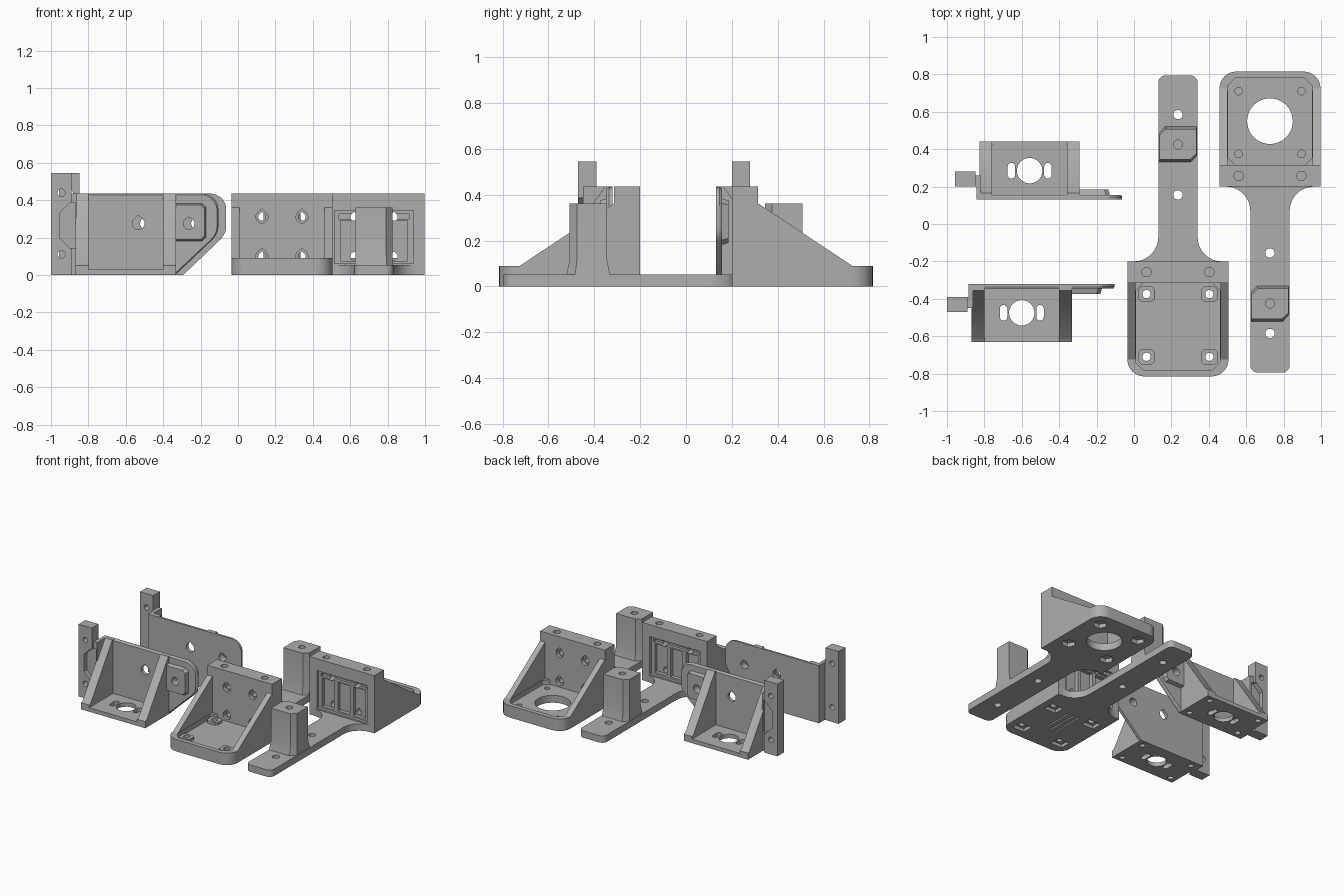
import bpy, bmesh, math
from mathutils import Matrix, Vector

if "Cube" in bpy.data.objects:
    bpy.data.objects.remove(bpy.data.objects["Cube"])

grey = bpy.data.materials.new("grey_plastic")
grey.diffuse_color = (0.42, 0.42, 0.42, 1)
grey.use_nodes = True
grey.node_tree.nodes["Principled BSDF"].inputs["Base Color"].default_value = grey.diffuse_color


def arc(cx, cy, r, a0, a1, n=8):
    return [(cx + r * math.cos(math.radians(a0 + (a1 - a0) * i / n)),
             cy + r * math.sin(math.radians(a0 + (a1 - a0) * i / n))) for i in range(n + 1)]


def rect(x0, x1, y0, y1, c=0):
    """Rectangle outline, optionally with chamfered corners."""
    if not c:
        return [(x0, y0), (x1, y0), (x1, y1), (x0, y1)]
    return [(x0 + c, y0), (x1 - c, y0), (x1, y0 + c), (x1, y1 - c),
            (x1 - c, y1), (x0 + c, y1), (x0, y1 - c), (x0, y0 + c)]


def circle(x, y, r, n=28):
    return arc(x, y, r, 0, 360 * (n - 1) / n, n - 1)


def teardrop(x, z, r):
    return arc(x, z, r, -225, 45, 20) + [(x, z + r * 1.35)]


def prism(axis, outline, lo, hi, top=None):
    """Solid from an outline swept along an axis; top gives a different end outline."""
    place = {'X': lambda a, b, h: (h, a, b), 'Y': lambda a, b, h: (a, h, b),
             'Z': lambda a, b, h: (a, b, h)}[axis]
    bm = bmesh.new()
    a = [bm.verts.new(place(*p, lo)) for p in outline]
    b = [bm.verts.new(place(*p, hi)) for p in (top or outline)]
    n = len(a)
    bm.faces.new(a)
    bm.faces.new(b[::-1])
    for i in range(n):
        bm.faces.new((a[i], b[i], b[(i + 1) % n], a[(i + 1) % n]))
    bmesh.ops.recalc_face_normals(bm, faces=bm.faces)
    me = bpy.data.meshes.new("solid")
    bm.to_mesh(me)
    bm.free()
    ob = bpy.data.objects.new("solid", me)
    bpy.context.collection.objects.link(ob)
    return ob


def box(x0, x1, y0, y1, z0, z1):
    return prism('Z', rect(x0, x1, y0, y1), z0, z1)


def build(name, solids, cuts, matrix):
    """Fuse solids, subtract cuts, then place the finished part."""
    ob = solids[0]
    bpy.context.view_layer.objects.active = ob
    for op, group in (('UNION', solids[1:]), ('DIFFERENCE', cuts)):
        for tool in group:
            m = ob.modifiers.new("cut", 'BOOLEAN')
            m.operation, m.solver, m.object = op, 'EXACT', tool
            bpy.ops.object.modifier_apply(modifier=m.name)
            bpy.data.objects.remove(tool)
    ob.name = name
    ob.data.transform(matrix)
    if matrix.determinant() < 0:
        ob.data.flip_normals()
    ob.data.materials.clear()
    ob.data.materials.append(grey)
    bpy.ops.object.select_all(action='DESELECT')
    ob.select_set(True)
    bpy.ops.object.shade_smooth_by_angle(angle=math.radians(30))


def arm_bracket(name, matrix, motor):
    """Gusseted plate with a long arm and a post on it."""
    W = 0.27
    base = [(W, -0.2), (-W, -0.2)] + arc(-W + .09, -.725, .09, 180, 270) + arc(W - .09, -.725, .09, 270, 360)
    half = arc(0.235, -0.07, 0.13, 270, 180) + arc(0.065, 0.755, 0.04, 0, 90)
    arm = [(0.235, -0.25)] + half + [(-x, y) for x, y in reversed(half)] + [(-0.235, -0.25)]
    post = [(-.098, .345), (.065, .345), (.098, .375), (.098, .507), (-.065, .507), (-.098, .475)]
    foot = [(x * 1.05, .425 + (y - .425) * 1.2) for x, y in post]
    solids = [prism('Z', base, 0, .09),
              prism('Z', arm, 0, .052),
              box(-W, W, -.315, -.2, 0, .435),
              prism('Z', post, .04, .362),
              prism('Z', foot, .04, .12, post)]
    gusset = [(-.25, 0.02), (-.725, .02), (-.725, .09), (-.315, .362), (-.25, .362)]
    for s in (-1, 1):
        lo, hi = sorted((s * W, s * (W - .042)))
        solids.append(prism('X', gusset, lo, hi))
    # floor pocket
    cuts = [prism('Z', rect(-.225, .225, -.78, -.315, .04), .055, .1)]
    if motor:
        cuts.append(prism('Z', circle(0, -.55, .122, 48), -.1, .2))
    else:
        cuts += [box(x - .006, x + .006, -.62, -.36, -.1, .02) for x in (-.045, 0, .045)]
    for x in (-.168, .168):
        # wall top holes, corner holes and underside recesses
        cuts.append(prism('Z', circle(x, -.257, .025), .33, .5))
        for y in (-.375, -.71):
            if motor:
                cuts.append(prism('Z', circle(x, y, .02), .035, .2))
                cuts.append(prism('Z', circle(x, y, .05, 6), -.1, .03))
            else:
                solids.append(prism('Z', rect(x - .045, x + .045, y - .04, y + .04, .015), .03, .075))
                cuts.append(prism('Z', circle(x, y, .022), -.1, .2))
                cuts.append(prism('Z', rect(x - .05, x + .05, y - .04, y + .04), -.1, .025))
    # recessed panel with vertical ribs on the arm side of the wall
    cuts.append(prism('Y', rect(-.21, .21, .062, .345), -.222, -.1))
    for x in (-.13, 0, .13):
        cuts.append(prism('Y', rect(x - .05, x + .05, .075, .29), -.25, -.1))
    cuts.append(prism('Y', rect(-.19, .19, .3, .325), -.245, -.1))
    # wall screw holes
    for x in (-.107, .107):
        for z in (.1, .31):
            cuts.append(prism('Y', teardrop(x, z, .02), -.4, -.1))
            cuts.append(prism('Y', teardrop(x, z, .032), -.4, -.29))
    # arm and post holes
    for y in (.155, .585):
        cuts.append(prism('Z', circle(0, y, .025), -.1, .2))
    cuts.append(prism('Z', circle(0, .425, .024), .2, .5))
    # solids need fusing after the pocket when they stand inside it
    if not motor:
        bosses = solids[7:]
        del solids[7:]
        ob = solids[0]
        bpy.context.view_layer.objects.active = ob
        for op, group in (('UNION', solids[1:]), ('DIFFERENCE', cuts[:1])):
            for tool in group:
                m = ob.modifiers.new("cut", 'BOOLEAN')
                m.operation, m.solver, m.object = op, 'EXACT', tool
                bpy.ops.object.modifier_apply(modifier=m.name)
                bpy.data.objects.remove(tool)
        solids, cuts = [ob] + bosses, cuts[1:]
    build(name, solids, cuts, matrix)


def side_bracket(name, matrix):
    """Flat plate with a gusseted tray and an upright mounting tab."""
    plate = [(-.285, 0), (.265, 0), (.465, .19)] + arc(.405, .26, .09, -30, 0, 3) \
        + arc(.41, .35, .085, 0, 90) + [(-.285, .435)]
    inner = [(x * .985, .2175 + (z - .2175) * .97) for x, z in plate]
    gusset = [(0, 0), (0, .435), (.035, .435), (.29, .06), (.31, .05), (.31, 0)]
    solids = [prism('Y', plate, 0, .015),
              prism('Y', plate, .015, .026, inner),
              box(-.2675, .2675, 0, .31, 0, .03),
              prism('X', gusset, -.2675, -.2),
              prism('X', gusset, .2, .2675),
              box(-.31, -.26, 0, .13, 0, .435),
              box(-.4, -.29, .07, .15, 0, .545),
              prism('Y', rect(.2, .43, .18, .385, .02), .02, .055, rect(.21, .42, .19, .375, .02))]
    cuts = [box(-.33, -.285, -.1, .0705, -.1, .7),
            prism('Z', circle(0, .155, .068, 36), -.1, .2),
            prism('Y', teardrop(.0675, .275, .033), -.1, .2),
            prism('Y', circle(.3375, .275, .03), -.1, .2),
            # stepped relief on the tab
            prism('Y', [(-.3, .385), (-.325, .36), (-.355, .33), (-.355, .2), (-.325, .17), (-.3, .145),
                        (-.27, .145), (-.27, .385)], .115, .2)]
    for s in (-1, 1):
        x = s * .0975
        slot = arc(x, .177, .02, 0, 180) + arc(x, .133, .02, 180, 360)
        cuts.append(prism('Z', slot, -.1, .2))
        for t in (.05, .265):
            cuts.append(prism('Z', circle(s * .215, t, .02), -.1, .02))
    for z in (.11, .44):
        cuts.append(prism('Y', circle(-.345, z, .02), -.1, .3))
    build(name, solids, cuts, matrix)


T = Matrix.Translation
arm_bracket("arm_bracket_front", T((.235, 0, 0)), False)
arm_bracket("arm_bracket_back", T((.727, 0, 0)) @ Matrix.Rotation(math.pi, 4, 'Z'), True)
side_bracket("side_bracket_front", T((-.6, -.32, 0)) @ Matrix.Diagonal((1, -1, 1, 1)))
side_bracket("side_bracket_back", T((-.558, .13, 0)))
